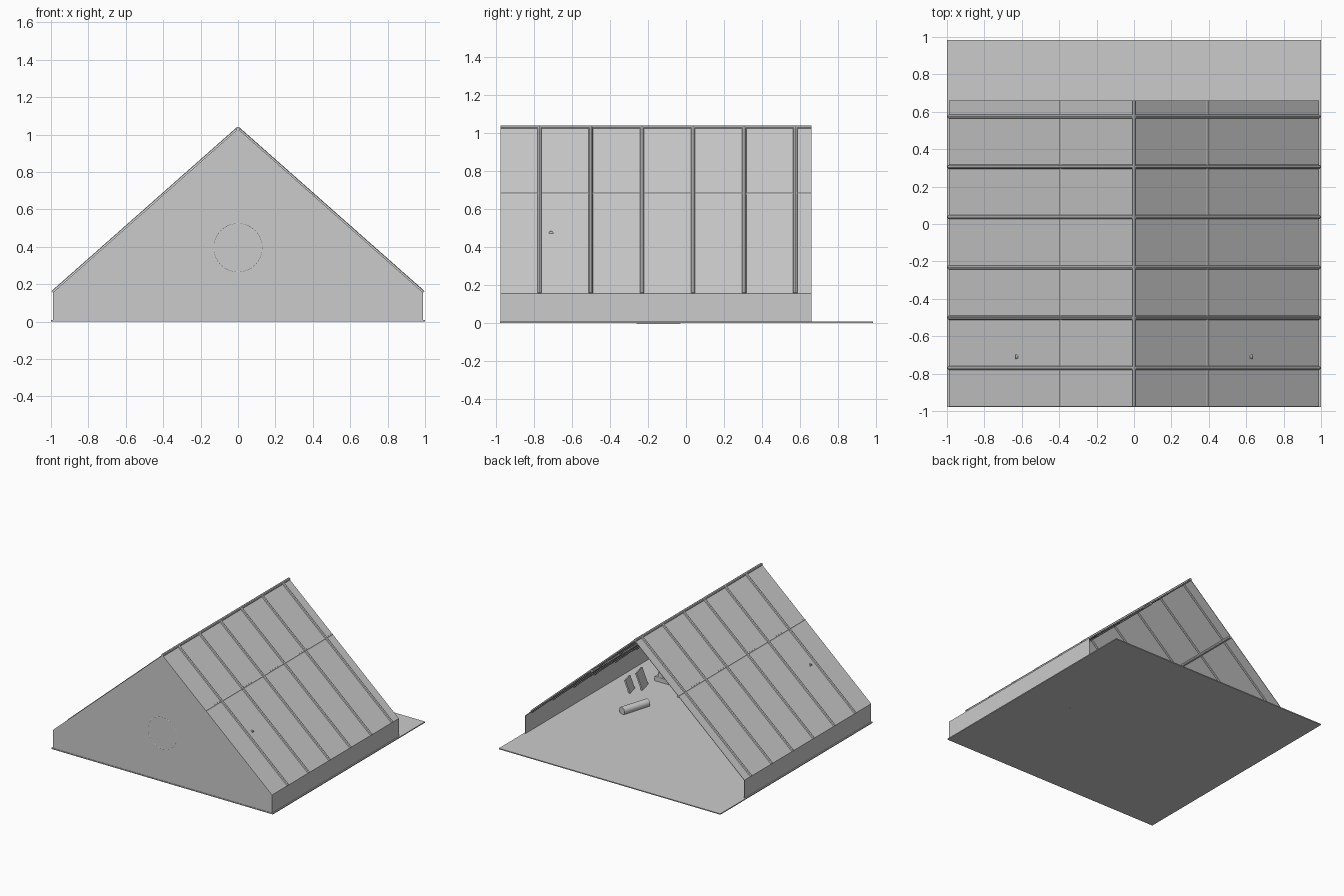
import bpy, bmesh, math
from mathutils import Vector

if "Cube" in bpy.data.objects:
    bpy.data.objects.remove(bpy.data.objects["Cube"])

grey = bpy.data.materials.new("light grey")
grey.diffuse_color = (0.6, 0.6, 0.6, 1)
grey.use_nodes = True
grey.node_tree.nodes["Principled BSDF"].inputs["Base Color"].default_value = grey.diffuse_color

def finish(name, bm):
    bmesh.ops.recalc_face_normals(bm, faces=bm.faces)
    me = bpy.data.meshes.new(name)
    bm.to_mesh(me)
    bm.free()
    me.materials.append(grey)
    ob = bpy.data.objects.new(name, me)
    bpy.context.collection.objects.link(ob)
    return ob

def prism(name, pts, y0, y1):
    """Extrude an (x, z) outline along y."""
    bm = bmesh.new()
    f = bm.faces.new([bm.verts.new((x, y0, z)) for x, z in pts])
    r = bmesh.ops.extrude_face_region(bm, geom=[f])
    vs = [v for v in r["geom"] if isinstance(v, bmesh.types.BMVert)]
    bmesh.ops.translate(bm, verts=vs, vec=(0, y1 - y0, 0))
    return finish(name, bm)

def box(name, c, s, rot=(0, 0, 0)):
    bm = bmesh.new()
    bmesh.ops.create_cube(bm, size=1)
    bmesh.ops.scale(bm, verts=bm.verts, vec=s)
    ob = finish(name, bm)
    ob.location, ob.rotation_euler = c, rot
    return ob

def rod(name, a, b, r, sides=8):
    a, b = Vector(a), Vector(b)
    bm = bmesh.new()
    bmesh.ops.create_cone(bm, cap_ends=True, segments=sides, radius1=r, radius2=r, depth=(b - a).length)
    ob = finish(name, bm)
    ob.location = (a + b) / 2
    ob.rotation_euler = (b - a).to_track_quat('Z', 'Y').to_euler()
    return ob

W, EAVE, TOP = 0.99, 0.155, 1.03
Y0, Y1 = -0.975, 0.66

# floor and gable wall
box("floor", (0, 0.003, 0.004), (2.0, 1.964, 0.008))
prism("gable_wall", [(-W, 0.008), (W, 0.008), (W, EAVE), (0, TOP), (-W, EAVE)], Y0, Y0 + 0.004)

for s, side in ((-1, "left"), (1, "right")):
    # knee wall and sloped roof sheet
    prism(side + "_knee_wall", [(s*W, 0), (s*W, EAVE), (s*(W - .004), EAVE), (s*(W - .004), 0)], Y0, Y1)
    prism(side + "_roof", [(s*W, EAVE), (0, TOP), (0, TOP - .005), (s*W, EAVE - .005)], Y0, Y1)
    # rafters breaking through the roof sheet
    for i in range(6):
        y = -0.77 + 0.269 * i
        rod(f"{side}_rafter_{i+1}", (s*W, y, EAVE), (0, y, TOP), 0.011)
    # purlin halfway up
    rod(side + "_purlin", (s*0.388, Y0, 0.677), (s*0.388, Y1, 0.677), 0.011)
rod("ridge_beam", (0, Y0, TOP), (0, Y1, TOP), 0.011)

# round window frame, cross bars and latch
bpy.ops.mesh.primitive_torus_add(major_segments=32, minor_segments=8, major_radius=0.13, minor_radius=0.011,
                                 location=(0, Y0 + 0.0105, 0.395), rotation=(math.pi/2, 0, 0))
frame = bpy.context.object
frame.name = "window_frame"
frame.data.materials.append(grey)
rod("window_bar_upright", (0, -0.963, 0.265), (0, -0.963, 0.525), 0.006)
rod("window_bar_level", (-0.13, -0.963, 0.395), (0.13, -0.963, 0.395), 0.006)
box("window_latch", (-0.13, -0.966, 0.4), (0.012, 0.022, 0.02))

# hanging rail whose ends reach through the roof
rod("hanging_rail", (-0.633, -0.71, 0.472), (0.633, -0.71, 0.472), 0.012)

# rolled rug on the floor
rug = rod("rolled_rug", (0.60, -0.03, 0.031), (0.53, -0.26, 0.031), 0.032, 16)

# boards leaning in the right side
box("leaning_board_1", (0.79, -0.40, 0.055), (0.012, 0.10, 0.11), (0, 0.35, 0.25))
box("leaning_board_2", (0.75, -0.50, 0.075), (0.012, 0.12, 0.14), (0, 0.35, 0.25))

# stacked boxes by the gable
for i in range(3):
    box(f"stacked_box_{i+1}", (0.67, -0.70, 0.026 + 0.036*i), (0.13 - .03*i, 0.11 - .02*i, 0.036), (0, 0, 0.3*i))

for ob in (rug, frame):
    bpy.ops.object.select_all(action='DESELECT')
    ob.select_set(True)
    bpy.context.view_layer.objects.active = ob
    bpy.ops.object.shade_smooth_by_angle()
